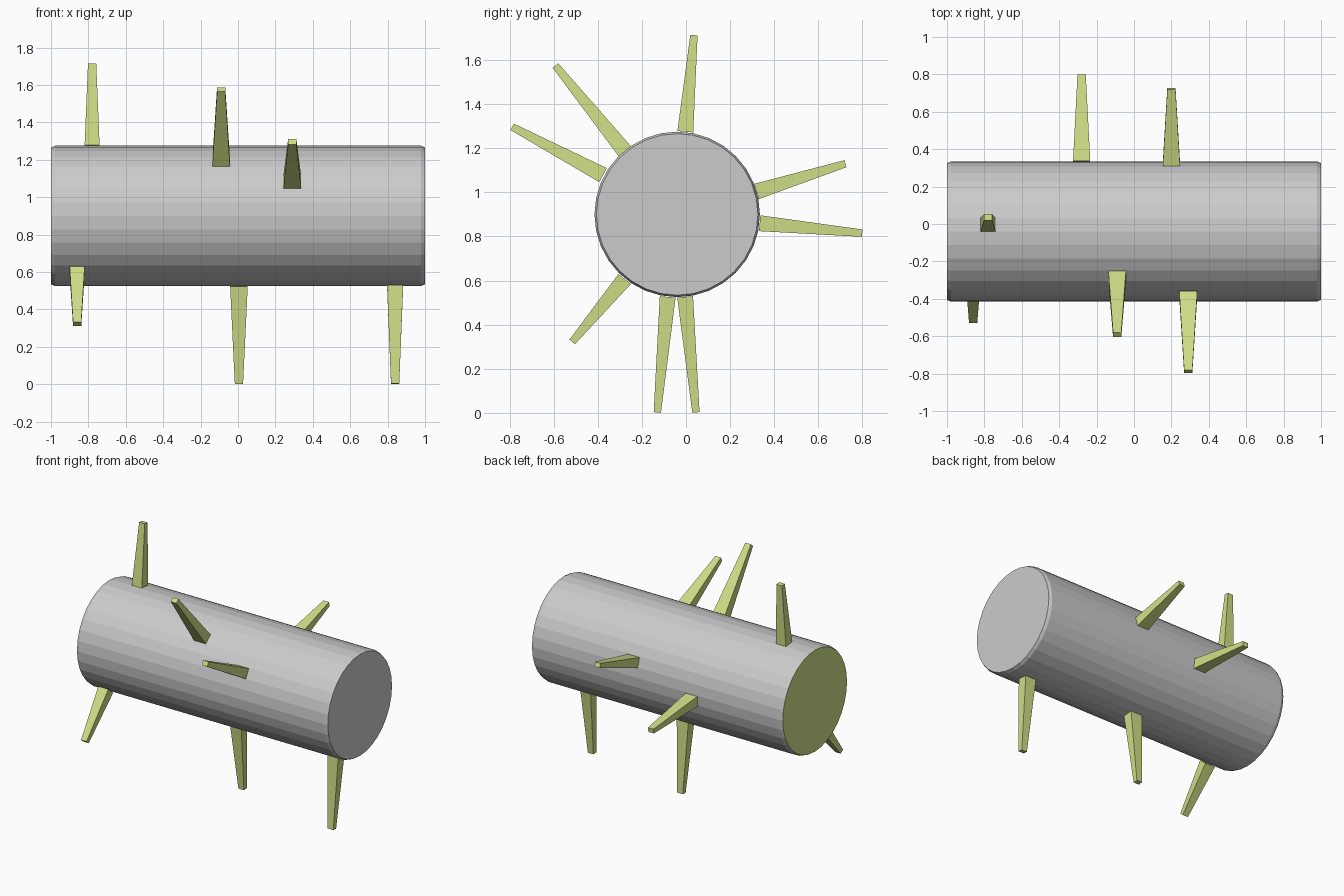
import bpy, bmesh, math
from mathutils import Vector

if "Cube" in bpy.data.objects:
    bpy.data.objects.remove(bpy.data.objects["Cube"])

CY, CZ, R = -0.04, 0.90, 0.375

green = bpy.data.materials.new("pale_green")
green.diffuse_color = (0.62, 0.73, 0.24, 1)
green.use_nodes = True
green.node_tree.nodes["Principled BSDF"].inputs["Base Color"].default_value = green.diffuse_color
grey = bpy.data.materials.new("grey")
grey.diffuse_color = (0.8, 0.8, 0.8, 1)
grey.use_nodes = True
grey.node_tree.nodes["Principled BSDF"].inputs["Base Color"].default_value = grey.diffuse_color


def loft(name, rings, mats):
    """Skin a list of closed rings and cap both ends."""
    bm = bmesh.new()
    vr = [[bm.verts.new(p) for p in ring] for ring in rings]
    n = len(vr[0])
    for a, b in zip(vr, vr[1:]):
        for i in range(n):
            j = (i + 1) % n
            bm.faces.new((a[i], a[j], b[j], b[i]))
    first = bm.faces.new(vr[0][::-1])
    bm.faces.new(vr[-1])
    if len(mats) > 1:
        first.material_index = 1
    bmesh.ops.recalc_face_normals(bm, faces=bm.faces)
    me = bpy.data.meshes.new(name)
    bm.to_mesh(me)
    bm.free()
    for m in mats:
        me.materials.append(m)
    ob = bpy.data.objects.new(name, me)
    bpy.context.collection.objects.link(ob)
    return ob


# log trunk: faceted cylinder along x, narrow chamfer, green cut face on the left
def circle(x, r, n=32):
    return [(x, CY + r * math.cos(2 * math.pi * i / n),
             CZ + r * math.sin(2 * math.pi * i / n)) for i in range(n)]


loft("trunk", [circle(-1, R - 0.009), circle(-0.978, R),
               circle(0.978, R), circle(1, R - 0.009)], [grey, green])


# tapered four-sided branches
def square(x, c, side, wx, ws):
    return [Vector((x + sx * wx / 2, c[0], c[1])) + side * (sy * ws / 2)
            for sx, sy in ((-1, -1), (1, -1), (1, 1), (-1, 1))]


# x, base (y, z), tip (y, z), base width along x
branches = [
    (-0.78, (-0.003, 1.275), (0.036, 1.713), 0.080),
    (-0.09, (-0.278, 1.187), (-0.592, 1.575), 0.094),
    (0.29, (-0.376, 1.078), (-0.788, 1.297), 0.096),
    (-0.86, (-0.278, 0.607), (-0.516, 0.322), 0.080),
    (0.84, (-0.083, 0.526), (-0.130, 0.002), 0.086),
    (0.005, (-0.004, 0.526), (0.045, 0.002), 0.094),
    (0.20, (0.320, 1.004), (0.723, 1.130), 0.092),
    (-0.28, (0.334, 0.860), (0.799, 0.815), 0.092),
]
for k, (x, base, tip, w) in enumerate(branches, 1):
    d = Vector((0, tip[0] - base[0], tip[1] - base[1])).normalized()
    side = d.cross(Vector((1, 0, 0)))
    loft(f"branch_{k}", [square(x, base, side, w, 0.072),
                         square(x, tip, side, 0.044, 0.033)], [green])
